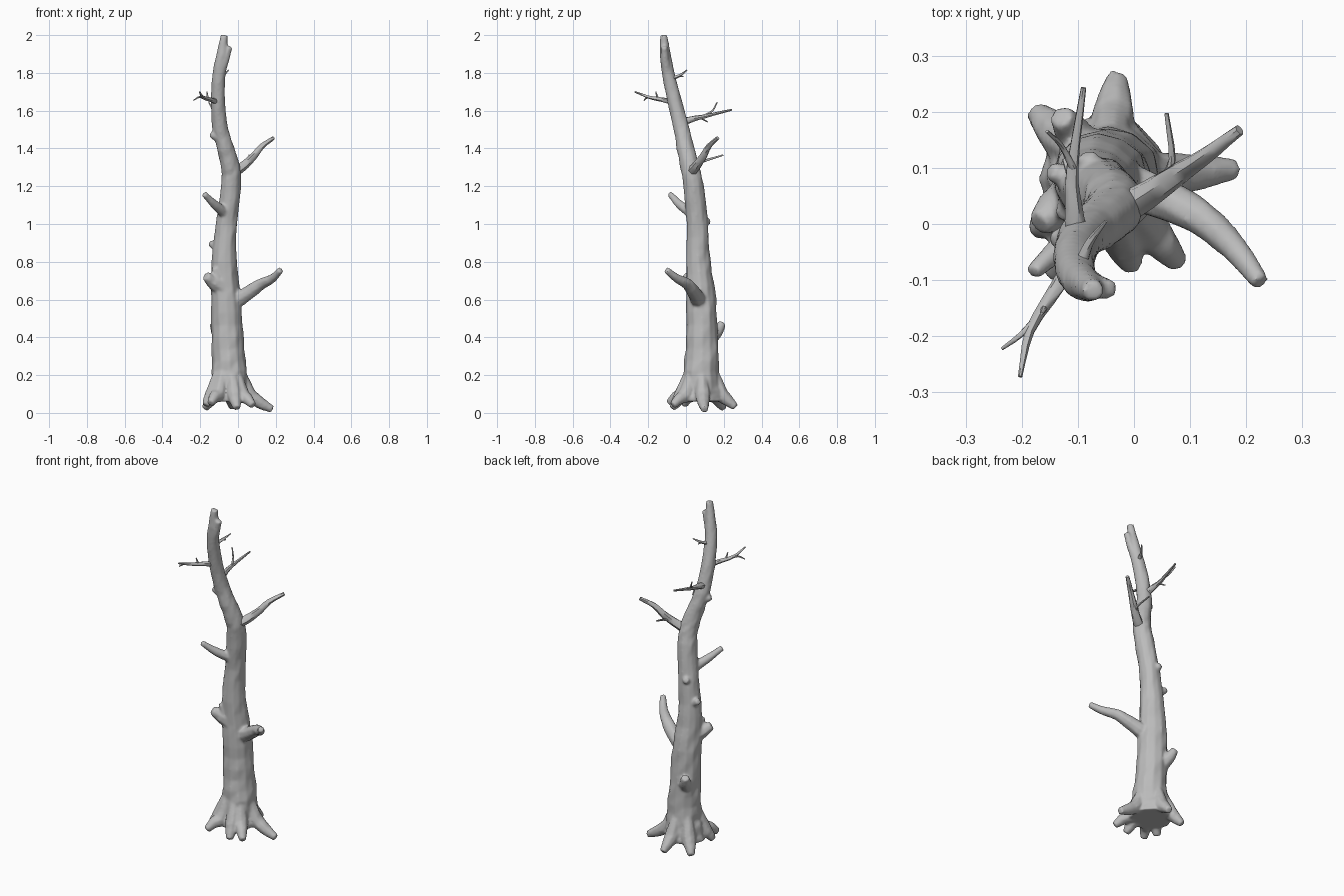
import bpy, bmesh, math, random
from mathutils import Vector

random.seed(4)
old = bpy.data.objects.get("Cube")
if old:
    bpy.data.objects.remove(old, do_unlink=True)

# One plain grey bark colour
bark = bpy.data.materials.new("grey_bark")
bark.use_nodes = True
bark.diffuse_color = (0.5, 0.5, 0.5, 1)
bark.node_tree.nodes["Principled BSDF"].inputs["Base Color"].default_value = bark.diffuse_color


def spline(points, steps):
    """Smooth path through (x, y, z, radius) points."""
    pts = [Vector(p) for p in points]
    ends = [pts[0] * 2 - pts[1]] + pts + [pts[-1] * 2 - pts[-2]]
    path = []
    for a, b, c, d in zip(ends, ends[1:], ends[2:], ends[3:]):
        for i in range(steps):
            t = i / steps
            path.append(b + (c - a) * (t / 2)
                        + (a * 2 - b * 5 + c * 4 - d) * (t * t / 2)
                        + (b * 3 - a - c * 3 + d) * (t ** 3 / 2))
    return path + [pts[-1]]


def tube(bm, points, sides=8, steps=3, rough=0.05):
    """Tapered closed limb along a smooth path."""
    path = spline(points, steps)
    rings = []
    for i, p in enumerate(path):
        ahead = path[min(i + 1, len(path) - 1)].to_3d()
        tangent = ahead - path[max(i - 1, 0)].to_3d()
        turn = Vector((0, 0, 1)).rotation_difference(tangent.normalized())
        ring = []
        for k in range(sides):
            a = math.tau * k / sides
            r = p.w * random.uniform(1 - rough, 1 + rough)
            offset = turn @ Vector((math.cos(a) * r, math.sin(a) * r, 0))
            ring.append(bm.verts.new(p.to_3d() + offset))
        rings.append(ring)
    for low, high in zip(rings, rings[1:]):
        for k in range(sides):
            n = (k + 1) % sides
            bm.faces.new((low[k], low[n], high[n], high[k]))
    bm.faces.new(rings[0][::-1])
    bm.faces.new(rings[-1])


def limb(bm, radii, *points, **options):
    """Limb whose radius runs evenly from the first value to the last."""
    first, last = radii
    n = len(points) - 1
    tube(bm, [(*p, first + (last - first) * i / n) for i, p in enumerate(points)], **options)


def finish(bm, name):
    bmesh.ops.recalc_face_normals(bm, faces=bm.faces)
    mesh = bpy.data.meshes.new(name)
    bm.to_mesh(mesh)
    bm.free()
    mesh.materials.append(bark)
    obj = bpy.data.objects.new(name, mesh)
    bpy.context.collection.objects.link(obj)
    bpy.ops.object.select_all(action="DESELECT")
    obj.select_set(True)
    bpy.context.view_layer.objects.active = obj
    bpy.ops.object.shade_smooth_by_angle(angle=math.radians(50))
    return obj


# Trunk: leaning, swaying, tapering to a broken tip
wood = bmesh.new()
tube(wood, [
    (-.05, .08, .06, .118), (-.05, .08, .12, .106), (-.045, .08, .22, .094),
    (-.055, .085, .4, .086), (-.063, .08, .6, .079), (-.073, .065, .8, .066),
    (-.06, .06, 1, .057), (-.037, .04, 1.2, .054), (-.04, .02, 1.3, .05),
    (-.066, -.003, 1.4, .046), (-.093, -.023, 1.5, .042), (-.106, -.06, 1.65, .038),
    (-.1, -.095, 1.8, .034), (-.085, -.11, 1.9, .029), (-.073, -.118, 2, .019),
], sides=12)
# Second prong of the broken top
limb(wood, (.026, .018), (-.09, -.1, 1.8), (-.065, -.112, 1.88), (-.045, -.115, 1.94))

# Roots: spread from the foot, each given by its tip
for x, y, z in [(-.175, .2, .024), (-.03, .262, .03), (.182, .098, .018),
                (.08, -.07, .04), (-.005, -.075, .025), (-.172, -.01, .04),
                (-.145, -.09, .05)]:
    foot, tip = Vector((-.05, .08, 0)), Vector((x, y, z))
    out = (tip - foot).to_2d().to_3d()
    near = foot + out.normalized() * .06
    knee = foot + out.normalized() * .105
    tube(wood, [(near.x, near.y, .23, .025), (knee.x, knee.y, .105, .04),
                (*(knee.lerp(tip, .5).to_2d()), z + .035, .032), (*tip, .02)])

# Broken stubs and knots on the trunk
limb(wood, (.06, .024), (-.07, .06, .66), (-.13, .03, .695), (-.17, .0, .725))
limb(wood, (.04, .016), (-.1, .04, .7), (-.125, .02, .77))
limb(wood, (.045, .022), (-.08, .11, .38), (-.11, .165, .43), (-.13, .192, .475))
limb(wood, (.035, .017), (-.08, .07, .86), (-.15, .095, .9))
limb(wood, (.035, .017), (-.06, .06, .99), (-.085, .125, 1.02))
limb(wood, (.03, .016), (-.09, -.015, 1.45), (-.146, -.03, 1.475))

# Heavy branches that grow out of the trunk
limb(wood, (.048, .017), (-.03, .07, .59), (.04, .05, .625), (.12, .01, .68),
     (.18, -.045, .71), (.226, -.105, .757))
limb(wood, (.032, .016), (-.06, .04, 1.05), (-.12, -.03, 1.1), (-.18, -.087, 1.16))

trunk = finish(wood, "trunk_and_roots")
fuse = trunk.modifiers.new("fuse", "REMESH")
fuse.mode = "VOXEL"
fuse.voxel_size = .007
fuse.use_smooth_shade = True
soften = trunk.modifiers.new("soften", "SMOOTH")
soften.factor = .5
soften.iterations = 5

# Thin side branches: name, radii and path of each stem and its twigs
branches = {
    "left_branch": [
        ((.03, .01), (-.03, .02, 1.27), (.02, .05, 1.3), (.08, .09, 1.355),
         (.125, .12, 1.41), (.188, .168, 1.455)),
        ((.009, .004), (.05, .075, 1.325), (.068, .115, 1.34), (.058, .197, 1.365))],
    "back_branch": [
        ((.022, .005), (-.1, -.03, 1.535), (-.108, .03, 1.555), (-.11, .1, 1.57),
         (-.09, .243, 1.605)),
        ((.007, .003), (-.108, .1, 1.575), (-.13, .14, 1.6), (-.155, .165, 1.645)),
        ((.006, .003), (-.11, .07, 1.565), (-.125, .115, 1.54))],
    "front_branch": [
        ((.018, .004), (-.105, -.06, 1.645), (-.135, -.11, 1.655), (-.185, -.19, 1.67),
         (-.203, -.272, 1.7)),
        ((.007, .003), (-.175, -.17, 1.665), (-.205, -.2, 1.672), (-.235, -.222, 1.655)),
        ((.006, .003), (-.16, -.15, 1.665), (-.165, -.16, 1.7))],
    "top_twig": [
        ((.013, .003), (-.1, -.09, 1.765), (-.08, -.035, 1.785), (-.05, .005, 1.815)),
        ((.005, .003), (-.08, -.035, 1.785), (-.07, -.015, 1.78))],
}
for name, stems in branches.items():
    bm = bmesh.new()
    for radii, *path in stems:
        limb(bm, radii, *path, sides=7)
    finish(bm, name)
